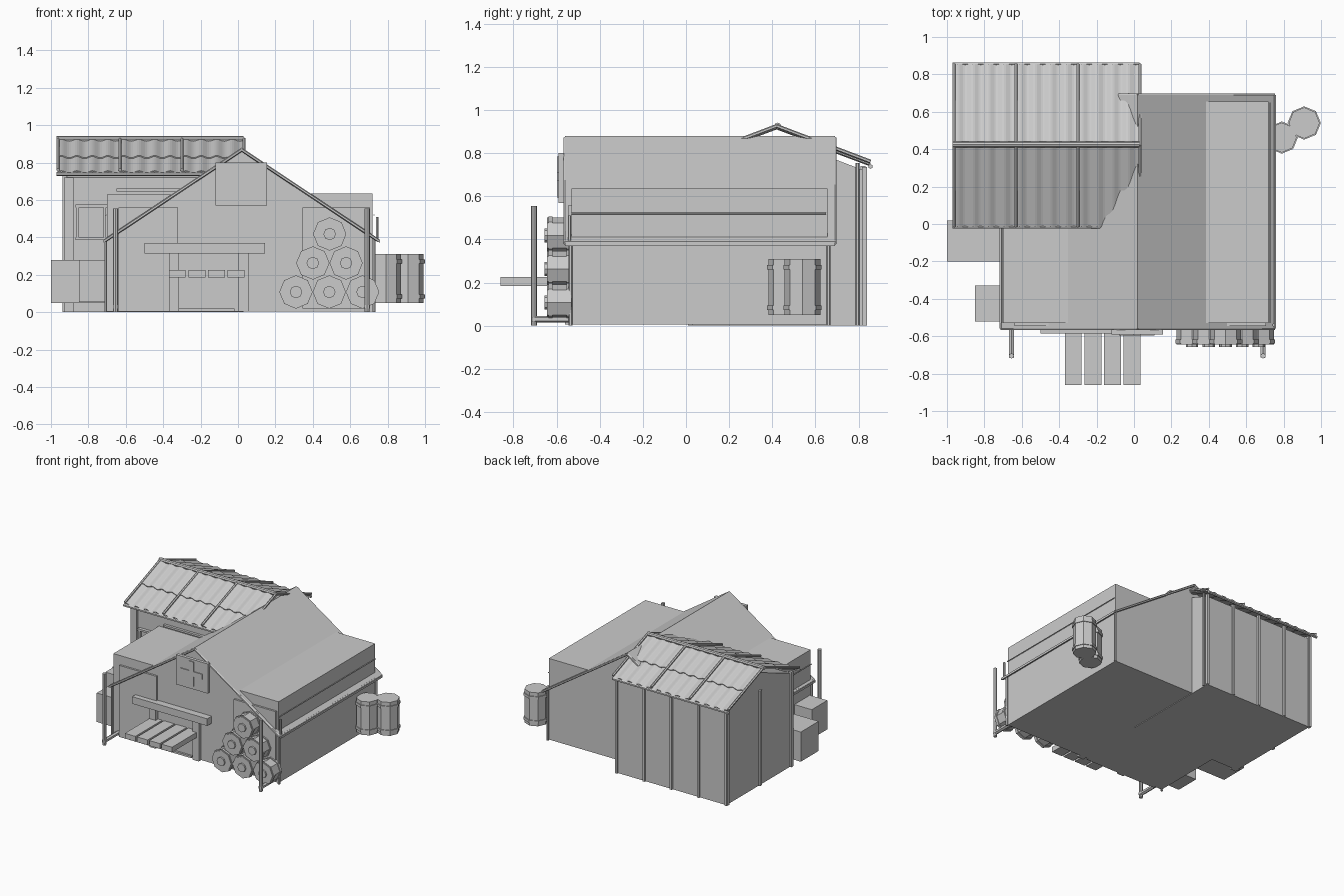
import bpy, bmesh, math
from mathutils import Vector

cube = bpy.data.objects.get("Cube")
if cube:
    bpy.data.objects.remove(cube, do_unlink=True)

grey = bpy.data.materials.new("plain_grey")
grey.use_nodes = True
COLOUR = (0.6, 0.6, 0.6, 1)
grey.diffuse_color = COLOUR
grey.node_tree.nodes["Principled BSDF"].inputs["Base Color"].default_value = COLOUR


def finish(name, bm):
    bmesh.ops.recalc_face_normals(bm, faces=bm.faces)
    mesh = bpy.data.meshes.new(name)
    bm.to_mesh(mesh)
    bm.free()
    mesh.materials.append(grey)
    obj = bpy.data.objects.new(name, mesh)
    bpy.context.collection.objects.link(obj)
    return obj


def box(name, x, y, z):
    """Box from (low, high) ranges."""
    bm = bmesh.new()
    bmesh.ops.create_cube(bm, size=1)
    for v in bm.verts:
        v.co = [(a + b) / 2 + c * (b - a) for (a, b), c in zip((x, y, z), v.co)]
    return finish(name, bm)


def prism(name, points, axis, low, high):
    """Extrude a profile along x or y."""
    bm = bmesh.new()
    place = (lambda p, d: (d, p[0], p[1])) if axis == "x" else (lambda p, d: (p[0], d, p[1]))
    face = bm.faces.new([bm.verts.new(place(p, low)) for p in points])
    ext = bmesh.ops.extrude_face_region(bm, geom=[face])["geom"]
    shift = Vector(place((0, 0), high - low))
    bmesh.ops.translate(bm, vec=shift, verts=[g for g in ext if isinstance(g, bmesh.types.BMVert)])
    return finish(name, bm)


def rod(name, start, end, radius, sides=6):
    """Straight round bar between two points."""
    a, b = Vector(start), Vector(end)
    bm = bmesh.new()
    bmesh.ops.create_cone(bm, cap_ends=True, segments=sides, radius1=radius,
                          radius2=radius, depth=(b - a).length)
    turn = (b - a).to_track_quat("Z", "Y")
    for v in bm.verts:
        v.co = turn @ v.co + (a + b) / 2
    return finish(name, bm)


# Tent: walls with square shoulders, and the canvas sheet passing through them
RIDGE = (0.02, 0.875)
prism("tent_body", [(-0.7, 0.005), (-0.7, 0.63), (-0.35, 0.63), RIDGE, (0.38, 0.635),
                    (0.72, 0.635), (0.72, 0.005)], "y", -0.53, 0.655)
prism("tent_canvas", [(-0.72, 0.385), (0.02, 0.88), (0.76, 0.385),
                      (0.76, 0.37), (0.02, 0.865), (-0.72, 0.37)], "y", -0.56, 0.69)
for label, y in (("front", -0.56), ("back", 0.69)):
    for side, x in (("left", 0.75), ("right", -0.71)):
        rod(f"{label}_{side}_rafter", (0.02, y, 0.868), (x, y, 0.383), 0.009)
for side, x in (("left", 0.75), ("right", -0.71)):
    rod(f"{side}_eave_bar", (x, -0.56, 0.385), (x, 0.69, 0.385), 0.009)
    edge = 0.727 if x > 0 else -0.707
    for y in (-0.535, 0.66):
        rod(f"{side}_wall_post", (edge, y, 0), (edge, y, 0.39), 0.009)
    rod(f"{side}_wall_rail", (edge, -0.53, 0.52), (edge, 0.65, 0.52), 0.004)
rod("left_corner_post", (0.745, -0.54, 0.38), (0.745, -0.54, 0.51), 0.008)

# Front wall: side panels, door frame and lintel
box("front_right_panel", (-0.64, -0.32), (-0.545, -0.52), (0.005, 0.56))
box("front_left_panel", (0.345, 0.705), (-0.545, -0.52), (0.02, 0.56))
for x in (-0.37, 0.0):
    box("door_post", (x, x + 0.055), (-0.56, -0.52), (0.005, 0.32))
box("door_lintel", (-0.5, 0.145), (-0.585, -0.53), (0.315, 0.37))
box("door_sill", (-0.41, -0.02), (-0.545, -0.52), (0.005, 0.02))

# Slatted counter
for i in range(4):
    x = -0.37 + i * 0.105
    box("counter_slat", (x, x + 0.09), (-0.86, -0.53), (0.185, 0.225))

# Sign board with a raised cross
box("sign_board", (-0.12, 0.155), (-0.59, -0.565), (0.57, 0.8))
box("cross_upright", (-0.003, 0.035), (-0.597, -0.58), (0.595, 0.785))
box("cross_bar", (-0.08, 0.11), (-0.597, -0.58), (0.67, 0.71))

# Free poles with ground feet
for side, x in (("right", -0.655), ("left", 0.69)):
    rod(f"{side}_pole", (x, -0.705, 0), (x, -0.705, 0.555), 0.014, 8)
    rod(f"{side}_pole_foot", (x, -0.715, 0.03), (x, -0.52, 0.03), 0.016)


# Barrels: body, hoops and lid
def barrel(start, end, radius, lid=True):
    a, b = Vector(start), Vector(end)
    rod("barrel", a, b, radius, 8)
    for t in (0.13, 0.85):
        mid = a.lerp(b, t)
        half = (b - a).normalized() * 0.01
        rod("barrel_hoop", mid - half, mid + half, radius + 0.006, 8)
    if lid:
        rod("barrel_lid", b, b + (b - a).normalized() * 0.012, radius * 0.4, 8)


for row in range(3):
    for i in range(3 - row):
        x, z = 0.31 + row * 0.09 + i * 0.178, 0.108 + row * 0.155
        barrel((x, -0.53, z), (x, -0.645, z), 0.083)
barrel((0.91, 0.54, 0.05), (0.91, 0.54, 0.31), 0.083, False)
barrel((0.79, 0.462, 0.05), (0.79, 0.462, 0.31), 0.08, False)

# Crates against the right wall
box("rear_crate", (-1.0, -0.7), (-0.2, 0.02), (0.05, 0.28))
box("front_crate", (-0.85, -0.69), (-0.52, -0.33), (0.055, 0.28))

# Shed walls, posts and window
prism("shed_body", [(0.03, 0), (0.03, 0.72), (0.42, 0.875), (0.825, 0.72), (0.825, 0)],
      "x", -0.925, 0.015)
for i in range(5):
    x = -0.925 + i * 0.235
    box("shed_back_batten", (x - 0.009, x + 0.009), (0.815, 0.838), (0, 0.735))
for y in (0.035, 0.42, 0.82):
    box("shed_end_batten", (-0.938, -0.915), (y - 0.012, y + 0.012), (0, 0.74))
rod("shed_side_post", (0.022, 0.795, 0), (0.022, 0.795, 0.755), 0.009)
box("shed_front_post", (-0.93, -0.88), (0.01, 0.04), (0, 0.72))
for z in (0.385, 0.56):
    box("window_rail", (-0.87, -0.69), (0.005, 0.035), (z, z + 0.015))
for x in (-0.865, -0.72):
    box("window_stile", (x, x + 0.015), (0.01, 0.035), (0.385, 0.575))
box("shed_front_rail", (-0.65, -0.21), (0.01, 0.035), (0.645, 0.66))


# Corrugated shed roof: two overlapping rows of sheets on each slope
def roof_z(y):
    return 0.918 - 0.375 * abs(y - 0.42)


def sheet(name, x0, x1, y0, y1, lift):
    bm = bmesh.new()
    steps, rows = 32, []
    for y in (y0, y1):
        row = []
        for i in range(steps + 1):
            t = i / steps
            wave = 0.006 * math.sin(t * 4 * math.tau)
            row.append(bm.verts.new((x0 + t * (x1 - x0), y, roof_z(y) + lift + wave)))
        rows.append(row)
    for i in range(steps):
        bm.faces.new((rows[0][i], rows[0][i + 1], rows[1][i + 1], rows[1][i]))
    obj = finish(name, bm)
    solid = obj.modifiers.new("thickness", "SOLIDIFY")
    solid.thickness = 0.006


for side, sign in (("front", -1), ("back", 1)):
    for i in range(3):
        x = -0.965 + i * 0.332
        sheet(f"{side}_upper_roof_sheet", x, x + 0.332, 0.42, 0.42 + sign * 0.24, 0.004)
        sheet(f"{side}_lower_roof_sheet", x, x + 0.332, 0.42 + sign * 0.22, 0.42 + sign * 0.435, -0.004)
    eave = 0.42 + sign * 0.435
    for i in range(4):
        x = -0.962 + i * 0.331
        rod(f"{side}_roof_batten", (x, 0.42, 0.926), (x, eave, roof_z(eave) + 0.006), 0.009)
    rod(f"{side}_roof_eave_bar", (-0.97, eave, 0.738), (0.03, eave, 0.738), 0.011)
rod("roof_ridge_bar", (-0.97, 0.425, 0.925), (0.03, 0.425, 0.925), 0.016, 8)
